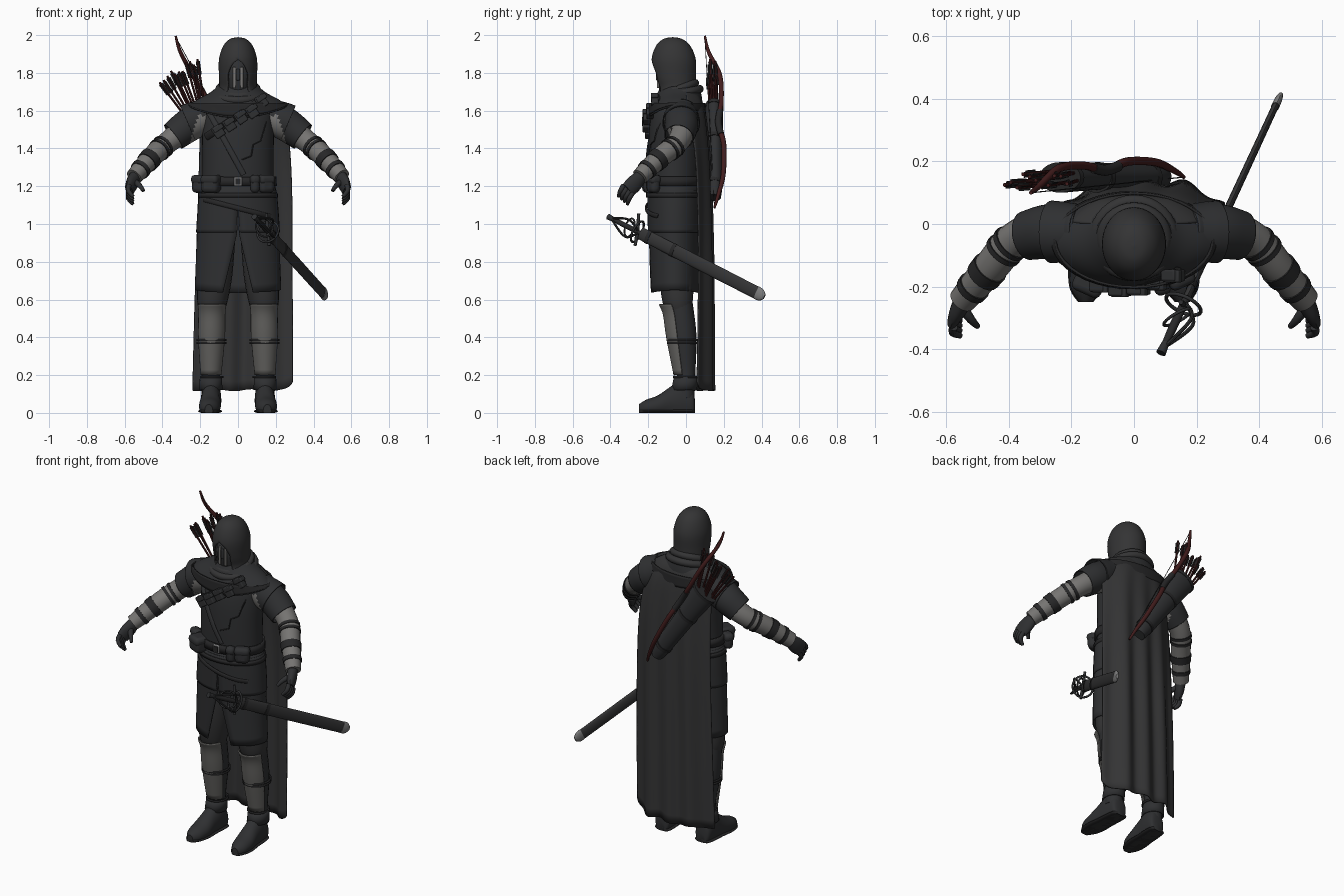
import bpy, bmesh, math, random
from mathutils import Vector, Matrix

random.seed(4)
if "Cube" in bpy.data.objects:
    bpy.data.objects.remove(bpy.data.objects["Cube"])
made = []


def material(name, *rgb):
    m = bpy.data.materials.new(name)
    m.use_nodes = True
    m.diffuse_color = (*rgb, 1)
    m.node_tree.nodes["Principled BSDF"].inputs["Base Color"].default_value = (*rgb, 1)
    return m


CLOTH = material("black cloth", .034, .034, .035)
LEATHER = material("dark leather", .028, .029, .031)
STRAP = material("strap black", .02, .02, .021)
LIGHT = material("grey linen", .18, .175, .168)
GREAVE = material("greave grey", .13, .127, .12)
METAL = material("dull steel", .2, .2, .2)
RED = material("red wood", .055, .012, .012)


def finish(name, bm, mat, thick=0, bevel=0):
    bmesh.ops.recalc_face_normals(bm, faces=bm.faces[:])
    me = bpy.data.meshes.new(name)
    bm.to_mesh(me)
    bm.free()
    me.materials.append(mat)
    ob = bpy.data.objects.new(name, me)
    bpy.context.collection.objects.link(ob)
    if thick:
        mod = ob.modifiers.new("thickness", 'SOLIDIFY')
        mod.thickness, mod.offset = thick, 0
    if bevel:
        mod = ob.modifiers.new("bevel", 'BEVEL')
        mod.width, mod.segments = bevel, 3
    made.append(ob)
    return ob


def spline(pts, k):  # smooth curve through tuples of any length
    out = []
    for i in range(len(pts) - 1):
        quad = [pts[max(i - 1, 0)], pts[i], pts[i + 1], pts[min(i + 2, len(pts) - 1)]]
        for t in (j / k for j in range(k)):
            out.append(tuple(.5 * (2 * b + (c - a) * t + (2 * a - 5 * b + 4 * c - d) * t * t
                                   + (3 * b - a - 3 * c + d) * t ** 3) for a, b, c, d in zip(*quad)))
    return out + [tuple(pts[-1])]


def skin(name, rows, mat, closed=True, cap=True, thick=0):
    bm = bmesh.new()
    vs = [[bm.verts.new(p) for p in r] for r in rows]
    n = len(rows[0])
    for r0, r1 in zip(vs, vs[1:]):
        for i in range(n if closed else n - 1):
            bm.faces.new((r0[i], r0[(i + 1) % n], r1[(i + 1) % n], r1[i]))
    if closed and cap:
        bm.faces.new(vs[0])
        bm.faces.new(vs[-1])
    bmesh.ops.remove_doubles(bm, verts=bm.verts[:], dist=.0003)
    return finish(name, bm, mat, thick)


def tube(name, pts, mat, k=4, n=14, ref=(0, 0, 1), cap=True, thick=0):
    # points are x, y, z, side radius and optional up radius
    pts = spline([p if len(p) == 5 else (*p, p[3]) for p in pts], k)
    rows = []
    for i, p in enumerate(pts):
        t = (Vector(pts[min(i + 1, len(pts) - 1)][:3]) - Vector(pts[max(i - 1, 0)][:3])).normalized()
        side = t.cross(Vector(ref)).normalized()
        up = side.cross(t)
        rows.append([Vector(p[:3]) + side * p[3] * math.cos(a) + up * p[4] * math.sin(a)
                     for a in (math.tau * j / n for j in range(n))])
    return skin(name, rows, mat, True, cap, thick)


def shell(name, rings, mat, gap=None, k=5, n=40, thick=.008, drop=0, front=None, cap=False):
    # rings are z, rx, ry, cx, cy; gap opens the front, front keeps only a front arc
    rings = spline(rings, k)
    rows = []
    for i, (z, rx, ry, cx, cy) in enumerate(rings):
        g = gap(z) if gap else 0
        a0, a1 = (-front, front) if front else (g, math.tau - g)
        angles = [a0 + (a1 - a0) * j / n for j in range(n + 1)]
        rows.append([(cx + max(rx, .0001) * math.sin(a), cy - max(ry, .0001) * math.cos(a),
                      z - drop * math.cos(a) ** 2 * i / (len(rings) - 1)) for a in angles])
    if gap or front:
        return skin(name, rows, mat, False, False, thick)
    return skin(name, [r[:-1] for r in rows], mat, True, cap, thick)


def box(name, loc, size, mat, rot=Matrix.Identity(3), bevel=.006):
    bm = bmesh.new()
    bmesh.ops.create_cube(bm, size=1, matrix=Matrix.Translation(loc) @ rot.to_4x4() @ Matrix.Diagonal((*size, 1)))
    return finish(name, bm, mat, 0, bevel)


def ring(name, loc, major, minor, rot, mat):
    turns = (math.tau * i / 32 for i in range(33))
    pts = [Vector(loc) + rot @ Vector((major * math.cos(a), major * math.sin(a), 0)) for a in turns]
    tube(name, [(*p, minor) for p in pts], mat, 1, 10, rot @ Vector((0, 0, 1)), False)


# Torso and clothes
TORSO = [(1.14, .195, .13, 0, -.06), (1.22, .19, .135, 0, -.062), (1.35, .188, .14, 0, -.06),
         (1.5, .19, .14, 0, -.055), (1.6, .18, .13, 0, -.045), (1.67, .12, .1, 0, -.03), (1.72, .07, .07, 0, -.03)]
shell("torso", TORSO, LEATHER, thick=0, cap=True)


def on_torso(x, z, off):  # y of the chest surface
    z = min(max(z, 1.14), 1.6)
    lo, hi = next((a, b) for a, b in zip(TORSO, TORSO[1:]) if z <= b[0])
    _, rx, ry, _, cy = Vector(lo).lerp(Vector(hi), (z - lo[0]) / (hi[0] - lo[0]))
    return cy - ry * math.sqrt(max(.05, 1 - (x / rx) ** 2)) - off


def band(name, a, b, width, mat, off=.008):
    pts = [Vector(a).lerp(Vector(b), i / 8) for i in range(9)]
    tube(name, [(x, on_torso(x, z, off), z, width, .006) for x, z in pts], mat, 2, 10, (0, -1, 0))


shell("long_skirt", [(1.2, .195, .135, 0, -.06), (.95, .213, .132, 0, -.06), (.65, .225, .13, 0, -.06)], LEATHER,
      gap=lambda z: min(.4, max(0, .98 - z) * 1.1), drop=.015)
shell("jacket_hem", [(1.18, .2, .14, 0, -.06), (1.08, .21, .14, 0, -.06), (.955, .218, .138, 0, -.06)], LEATHER,
      gap=lambda z: max(0, 1.1 - z) * .3)
shell("shoulder_mantle", [(1.725, .105, .1, 0, -.03), (1.69, .15, .12, 0, -.04), (1.655, .215, .137, 0, -.05),
                          (1.622, .262, .15, 0, -.052)], LEATHER, drop=.06)
shell("mantle_trim", [(1.64, .25, .15, 0, -.052), (1.628, .262, .154, 0, -.052)], STRAP, drop=.058)
for z, r, tilt in ((1.685, .122, .25), (1.712, .1, .35)):
    ring("scarf_fold", (0, -.045, z), r, .021, Matrix.Rotation(tilt, 3, 'X'), CLOTH)
# Hood and masked face
shell("hood", [(1.985, .0001, .0001, 0, -.07), (1.976, .04, .048, 0, -.07), (1.94, .075, .088, 0, -.068),
               (1.87, .097, .113, 0, -.065), (1.78, .097, .108, 0, -.06), (1.72, .097, .1, 0, -.05),
               (1.66, .12, .11, 0, -.04)], CLOTH, gap=lambda z: .56 * math.sqrt(min(1, max(0, 1.865 - z) / .07)))
shell("face_mask", [(1.89, .03, .03, 0, -.065), (1.85, .065, .072, 0, -.065), (1.78, .08, .088, 0, -.065),
                    (1.68, .06, .07, 0, -.065)], LEATHER, thick=0, cap=True)
for s in (-1, 1):
    box("mask_strip", (s * .02, -.148, 1.775), (.016, .012, .11), LIGHT, bevel=.003)
box("mask_nose_guard", (0, -.153, 1.79), (.02, .012, .06), LEATHER)
# Cloak with hanging folds, a wavy hem and a rounded corner
rows = []
for z, half, cx, back, depth in spline([(1.7, .12, 0, .05, .05), (1.64, .205, .005, .085, .08), (1.5, .23, .03, .11, .08),
                                        (1.2, .246, .038, .128, .075), (.6, .258, .03, .135, .08),
                                        (.12, .265, .025, .138, .09)], 6):
    amp, low = .013 * min(1, (1.72 - z) * 1.1), max(0, 1 - z)
    rows.append([(cx + half * u, back - depth * abs(u) ** 3 + amp * math.cos(u * 12),
                  z + low * (.05 * max(0, u) ** 14 + .006 * math.sin(u * 9))) for u in (j / 30 - 1 for j in range(61))])
skin("cloak", rows, CLOTH, False, False, .008)
# Belts, straps and pouches
shell("belt", [(1.25, .197, .143, 0, -.06), (1.2, .2, .144, 0, -.06)], STRAP, k=1, thick=.012)
shell("lower_belt", [(1.165, .205, .146, 0, -.06), (1.14, .207, .147, 0, -.06)], STRAP, k=1, thick=.01)
box("belt_buckle", (0, -.211, 1.225), (.042, .012, .05), METAL)
box("buckle_centre", (0, -.217, 1.225), (.028, .008, .034), STRAP, bevel=.002)
for x, w, d in ((-.21, .07, .05), (-.14, .095, .09), (.09, .05, .045), (.15, .085, .055)):
    spot, turn = (x, on_torso(x * .93, 1.2, .02), 1.212), Matrix.Rotation(x * 3, 3, 'Z')
    box("belt_pouch", spot, (w, d, .095), LEATHER, turn, .024)
    box("pouch_flap", (*spot[:2], 1.235), (w + .004, d + .006, .05), LEATHER, turn, .02)
band("sword_belt", (-.18, 1.13), (.17, 1.04), .013, STRAP, .022)
band("chest_baldric", (-.17, 1.62), (.03, 1.26), .015, LEATHER)
band("bandolier", (.14, 1.67), (-.17, 1.46), .02, STRAP, .016)
slant = Matrix.Rotation(-.6, 3, 'Y')
for x, z in ((.125, 1.65), (.075, 1.595), (.015, 1.565), (-.045, 1.525), (-.105, 1.49)):
    box("bandolier_pouch", (x, on_torso(x, z, .026), z), (.055, .038, .066), LEATHER, slant, .007)
    box("bandolier_flap", (x, on_torso(x, z, .028), z + .018), (.058, .04, .026), LEATHER, slant, .005)
edge = ((.15, 1.54), (.12, 1.44), (.08, 1.42), (.07, 1.36), (.02, 1.34))
for a, b in zip(edge, edge[1:]):
    band("vest_edge", a, b, .003, STRAP, 0)
for s, side in ((-1, "right_"), (1, "left_")):
    def limb(name, pts, *args, **kw):
        return tube(side + name, [(s * p[0], *p[1:]) for p in pts], *args, **kw)
    # Arm, sleeve, bracer straps and bare linen at the armpit
    arm = spline([(.17, -.02, 1.59, .07), (.27, -.01, 1.51, .066), (.38, -.05, 1.425, .058),
                  (.46, -.14, 1.35, .055), (.55, -.245, 1.25, .044)], 8)
    limb("arm", arm, LIGHT, 1, 18)
    sleeve = limb("sleeve", [(.16, -.02, 1.6, .075), (.23, -.025, 1.545, .085), (.28, -.025, 1.51, .084),
                             (.342, -.037, 1.463, .076)], LEATHER, 8, 32, cap=False, thick=.006)
    guard = limb("shoulder_guard", [(.16, -.02, 1.585, .08), (.22, -.025, 1.555, .093), (.265, -.025, 1.535, .097)],
                 LEATHER, 8, 32, cap=False, thick=.006)
    for ob in (sleeve, guard):
        ob.data.materials.append(LIGHT)
        for f in ob.data.polygons:
            c = f.center
            f.material_index = int(abs(c.x) < .25 - (c.z - 1.45) * .33 and c.z < 1.575 and c.y < .02)
    for i, j in ((17, 18), (19, 20), (24, 26), (28, 29)):
        limb("bracer_strap", [(*p[:3], p[3] + .005) for p in (arm[i], arm[j])], STRAP, 1, 18)
    # Gloved hand
    limb("palm", [(.545, -.242, 1.25, .03, .036), (.562, -.275, 1.213, .027, .046), (.577, -.308, 1.18, .019, .042)],
         LEATHER, 4, 16)
    for o in (-.031, -.01, .01, .031):
        x, y, z = .577, -.306 - o * .76, 1.185 + o * .65
        limb("finger", [(x, y, z, .0135), (x + .003, y - .018, z - .03, .013), (x - .022, y - .028, z - .06, .009)],
             LEATHER, 3, 10)
    limb("thumb", [(.55, -.265, 1.225, .018), (.522, -.305, 1.205, .014), (.5, -.328, 1.175, .009)], LEATHER, 3, 10)
    # Trousers, shin and greave
    limb("trouser", [(.1, -.05, 1, .09), (.12, -.05, .75, .092), (.135, -.045, .61, .083), (.138, -.035, .55, .07)],
         CLOTH, 5, 20, (0, -1, 0))
    limb("lower_leg", [(.138, -.035, .58, .07), (.14, -.015, .4, .071), (.143, 0, .22, .05), (.145, -.005, .08, .05)],
         LEATHER, 5, 20, (0, -1, 0))
    shell(side + "greave", [(.575, .076, .092, s * .138, -.048), (.52, .071, .083, s * .138, -.035),
                            (.4, .071, .081, s * .14, -.02), (.2, .054, .062, s * .143, 0)], GREAVE, front=1.25)
    for z, r, y in ((.385, .076, -.016), (.37, .075, -.015), (.19, .058, 0)):
        shell(side + "leg_strap", [(z + .005, r, r + .006, s * .14, y), (z - .005, r, r + .006, s * .14, y)], STRAP, k=1)
    # Boot and sole
    foot = spline([(.048, .025, .06), (.035, .047, .13), (-.02, .053, .175), (-.08, .053, .14),
                   (-.15, .058, .092), (-.21, .048, .07), (-.25, .02, .045)], 4)
    for part, grow, mat in (("boot", 0, LEATHER), ("sole", .004, STRAP)):
        skin(side + part, [[(s * (.14 - y * .06) + (w + grow) * math.cos(a), y,
                             max(0, (.022 if grow else h) * (.4 + .6 * math.sin(a))))
                            for a in (math.tau * j / 20 for j in range(20))] for y, w, h in foot], mat)
    shell(side + "boot_cuff", [(.19, .055, .06, s * .143, 0), (.12, .057, .064, s * .144, -.01)], LEATHER, k=2)
# Sheathed sword with basket guard
pommel, tip = Vector((.09, -.405, 1.035)), Vector((.47, .415, .615))


def blade(t, *r):
    return (*pommel.lerp(tip, t), *r)


turn = (tip - pommel).to_track_quat('Z', 'Y').to_matrix()
tube("scabbard", [blade(.2, .013, .034), blade(.6, .012, .035), blade(.97, .011, .034)], CLOTH, 3, 16)
tube("scabbard_tip", [blade(.95, .013, .036), blade(.98, .012, .032), blade(1, .007, .014)], METAL, 3, 16)
for t in (.24, .4):
    tube("scabbard_band", [blade(t, .015, .037), blade(t + .02, .015, .037)], STRAP, 1, 16)
tube("sword_grip", [blade(.02, .011), blade(.1, .014), blade(.2, .012)], STRAP)
tube("sword_pommel", [blade(-.01, .016), blade(.03, .012)], LEATHER)
ring("guard_ring", blade(.18), .06, .006, turn, LEATHER)
ring("guard_side_ring", blade(.13), .05, .005, turn @ Matrix.Rotation(.9, 3, 'Y'), LEATHER)
for v in ((.06, 0, -.06), (.055, .02, .03)):
    tube("knuckle_bow", [blade(.01, .006), (*(Vector(blade(.1)) + Vector(v)), .006), blade(.19, .006)], LEATHER, 8, 8)
tube("cross_guard", [(.15, -.25, 1.055, .008), blade(.18, .01), (.165, -.27, .885, .008)], LEATHER, 4, 10, (1, 0, 0))
# Quiver and arrows
tube("quiver", [(.09, .15, 1.14, .035), (.04, .153, 1.22, .05, .04), (-.12, .152, 1.45, .062, .043),
                (-.23, .148, 1.61, .078, .048)], LEATHER, 5, 20, (0, 1, 0))
for x, z, r in ((-.225, 1.603, .081), (-.11, 1.436, .065), (.05, 1.205, .051)):
    tube("quiver_band", [(x, .149, z, r, .049), (x - .012, .149, z + .017, r, .049)], STRAP, 1, 20, (0, 1, 0))
for o in (i / 5 - 1 for i in range(11)):
    base = Vector((-.22 + .045 * o, .15 + random.uniform(-.025, .025), 1.58 + .03 * o))
    end = Vector((-.315 + .1 * o, base.y - .012, 1.815 + .05 * o + random.uniform(-.02, .025)))
    turn = (end - base).to_track_quat('Z', 'Y').to_matrix()
    tube("arrow_shaft", [(*base, .006), (*end, .006)], RED, 1, 8, (0, 1, 0))
    for a in (0, math.pi / 2):
        box("arrow_fletching", base.lerp(end, .82), (.003, .024, .07), STRAP, turn @ Matrix.Rotation(a + o * 5, 3, 'Z'), 0)
# Recurve bow
tube("bow", [(-.33, .1, 1.995, .006), (-.305, .12, 1.91, .01), (-.24, .178, 1.79, .013), (-.16, .187, 1.65, .013),
             (-.09, .172, 1.54, .014), (-.02, .2, 1.42, .014), (.07, .197, 1.26, .013), (.13, .17, 1.15, .01),
             (.16, .15, 1.085, .006)], RED, 6, 10, (0, 1, 0))
tube("bow_grip", [(-.13, .18, 1.6, .017), (-.09, .172, 1.54, .018), (-.05, .185, 1.475, .017)], STRAP, 4, 12, (0, 1, 0))
tube("bow_string", [(-.33, .1, 1.99, .002), (.16, .15, 1.09, .002)], STRAP, 1, 6, (0, 1, 0))
# Smooth shading with sharp edges kept
for ob in bpy.context.selected_objects:
    ob.select_set(False)
for ob in made:
    ob.select_set(True)
bpy.context.view_layer.objects.active = made[0]
bpy.ops.object.shade_smooth_by_angle(angle=math.radians(40))
